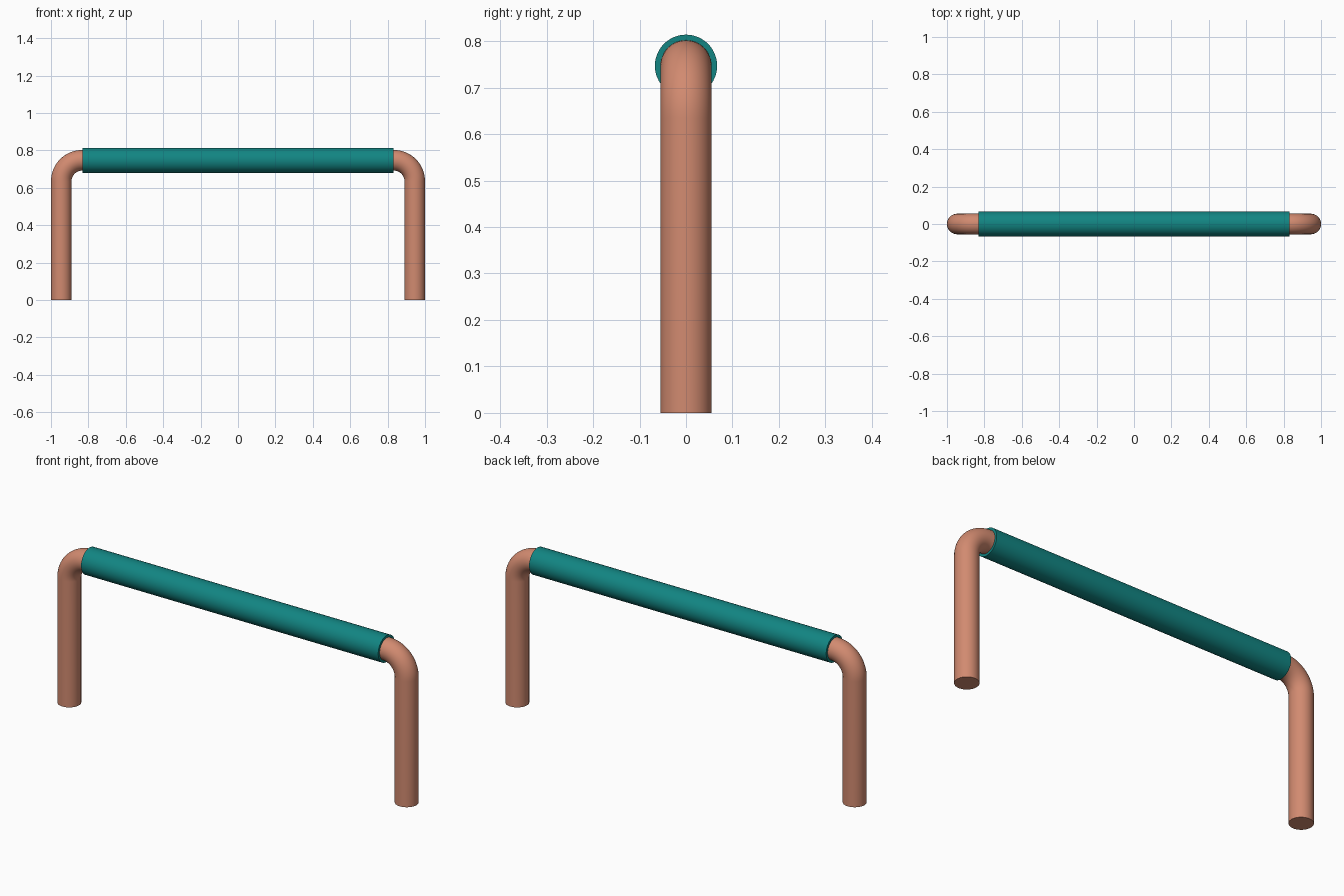
import bpy, bmesh, math
from mathutils import Vector

cube = bpy.data.objects.get("Cube")
if cube:
    bpy.data.objects.remove(cube, do_unlink=True)

SIDES = 48
TUBE_R, SLEEVE_R = 0.055, 0.067
LEG_X, BAR_Z, BEND_R = 0.945, 0.747, 0.112
SLEEVE_HALF = 0.832


def material(name, rgb):
    mat = bpy.data.materials.new(name)
    mat.use_nodes = True
    mat.diffuse_color = (*rgb, 1)
    mat.node_tree.nodes["Principled BSDF"].inputs["Base Color"].default_value = (*rgb, 1)
    return mat


def sweep(name, path, radius, mat):
    """Round capped tube along (point, tangent) pairs lying in the XZ plane."""
    bm = bmesh.new()
    rings = []
    for point, tangent in path:
        side = Vector((0, 1, 0))
        normal = tangent.cross(side)
        rings.append([bm.verts.new(point + radius * (math.cos(a) * side + math.sin(a) * normal))
                      for a in (2 * math.pi * i / SIDES for i in range(SIDES))])
    for r0, r1 in zip(rings, rings[1:]):
        for i in range(SIDES):
            j = (i + 1) % SIDES
            bm.faces.new((r0[i], r0[j], r1[j], r1[i]))
    bm.faces.new(rings[0])
    bm.faces.new(rings[-1])
    bmesh.ops.recalc_face_normals(bm, faces=bm.faces)
    mesh = bpy.data.meshes.new(name)
    bm.to_mesh(mesh)
    bm.free()
    obj = bpy.data.objects.new(name, mesh)
    bpy.context.collection.objects.link(obj)
    mesh.materials.append(mat)
    bpy.ops.object.select_all(action='DESELECT')
    obj.select_set(True)
    bpy.context.view_layer.objects.active = obj
    bpy.ops.object.shade_smooth_by_angle(angle=math.radians(35))
    return obj


copper = material("copper", (0.64, 0.255, 0.162))
teal = material("teal", (0.006, 0.235, 0.225))

# Bent tube: left leg up, quarter bend, then the same mirrored down the right leg
STEPS = 16
half = [(Vector((-LEG_X, 0, 0)), Vector((0, 0, 1)))]
for k in range(STEPS + 1):
    a = math.pi / 2 * k / STEPS
    half.append((Vector((-LEG_X + BEND_R * (1 - math.cos(a)), 0, BAR_Z - BEND_R + BEND_R * math.sin(a))),
                 Vector((math.sin(a), 0, math.cos(a)))))
mirrored = [(Vector((-p.x, 0, p.z)), Vector((t.x, 0, -t.z))) for p, t in reversed(half)]
sweep("handle_tube", half + mirrored, TUBE_R, copper)

# Grip sleeve around the straight bar
along = Vector((1, 0, 0))
sweep("grip_sleeve", [(Vector((x, 0, BAR_Z)), along) for x in (-SLEEVE_HALF, SLEEVE_HALF)],
      SLEEVE_R, teal)
